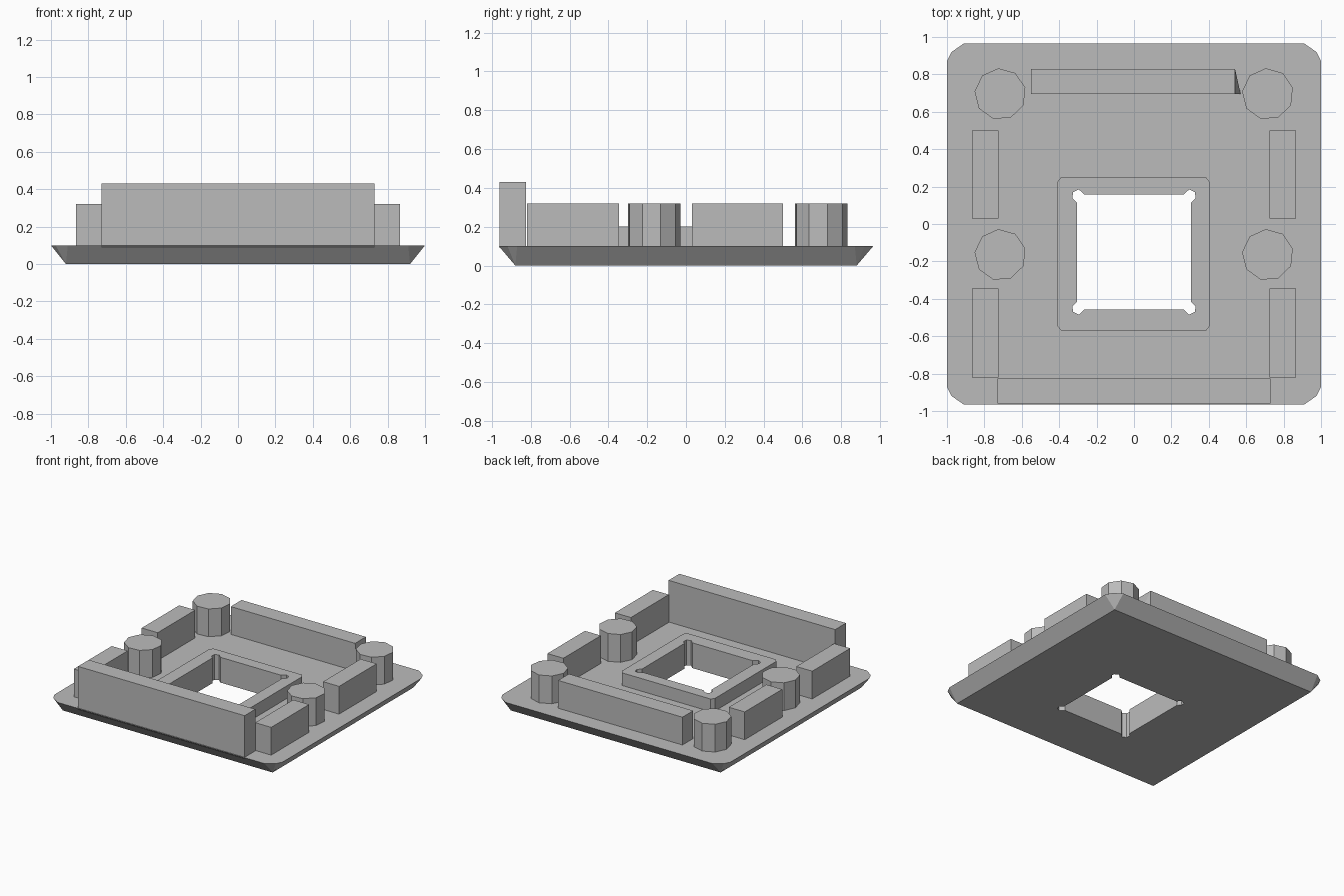
import bpy, bmesh, math

if "Cube" in bpy.data.objects:
    bpy.data.objects.remove(bpy.data.objects["Cube"])

GREY = (0.5, 0.5, 0.5, 1)
mat = bpy.data.materials.new("plain grey")
mat.use_nodes = True
mat.diffuse_color = GREY
mat.node_tree.nodes["Principled BSDF"].inputs["Base Color"].default_value = GREY

PLATE, POST, WALL, RIM = 0.1, 0.32, 0.43, 0.2   # top heights
SINK = 0.09                                     # parts sit slightly into the plate


def hull(name, points):
    """Convex solid around the points."""
    bm = bmesh.new()
    for p in points:
        bm.verts.new(p)
    bmesh.ops.convex_hull(bm, input=bm.verts)
    bmesh.ops.dissolve_limit(bm, angle_limit=0.01, verts=bm.verts, edges=bm.edges)
    bmesh.ops.recalc_face_normals(bm, faces=bm.faces)
    return finish(name, bm)


def finish(name, bm):
    mesh = bpy.data.meshes.new(name)
    bm.to_mesh(mesh)
    bm.free()
    mesh.materials.append(mat)
    obj = bpy.data.objects.new(name, mesh)
    bpy.context.collection.objects.link(obj)
    return obj


def prism(name, outline, z0, z1):
    bm = bmesh.new()
    face = bm.faces.new([bm.verts.new((x, y, z0)) for x, y in outline])
    top = bmesh.ops.extrude_face_region(bm, geom=[face])["geom"]
    bmesh.ops.translate(bm, vec=(0, 0, z1 - z0),
                        verts=[v for v in top if isinstance(v, bmesh.types.BMVert)])
    bmesh.ops.recalc_face_normals(bm, faces=bm.faces)
    return finish(name, bm)


def block(name, x0, x1, y0, y1, top):
    return prism(name, [(x0, y0), (x1, y0), (x1, y1), (x0, y1)], SINK, top)


def cut(obj, cutter):
    mod = obj.modifiers.new("opening", 'BOOLEAN')
    mod.operation, mod.solver, mod.object = 'DIFFERENCE', 'EXACT', cutter
    bpy.context.view_layer.objects.active = obj
    bpy.ops.object.modifier_apply(modifier=mod.name)


# Base plate: sharp small rectangle below, larger clipped rectangle above
plate_points = []
for sx in (-1, 1):
    for sy in (-1, 1):
        plate_points.append((sx * 0.92, sy * 0.88, 0))
        for x, y in ((1, 0.87), (0.975, 0.92), (0.91, 0.965)):
            plate_points.append((sx * x, sy * y, PLATE))
plate = hull("base_plate", plate_points)

# Raised rim around the opening, corners clipped
rim_points = []
for x, sx in ((-0.41, 1), (0.405, -1)):
    for y, sy in ((-0.57, 1), (0.25, -1)):
        for z in (SINK, RIM):
            rim_points += [(x + sx * 0.02, y, z), (x, y + sy * 0.025, z)]
rim = hull("opening_rim", rim_points)

# Square opening with small relief notches in its corners
mid = -0.15
hole = []
for sx, sy in ((1, 1), (-1, 1), (-1, -1), (1, -1)):
    corner = [(0.305, 0.265), (0.33, 0.29), (0.325, 0.32), (0.295, 0.335), (0.265, 0.307)]
    if sx * sy < 0:
        corner.reverse()
    hole += [(sx * x, mid + sy * y) for x, y in corner]
cutter = prism("opening_cutter", hole, -0.1, 0.5)
cutter.hide_render = True
for part in (plate, rim):
    cut(part, cutter)
bpy.data.objects.remove(cutter)

# Four faceted posts and four side bars
for side, s in (("left", 1), ("right", -1)):
    for place, y in (("back", 0.695), ("front", -0.165)):
        ring = [(s * 0.715 + 0.138 * math.cos(math.tau * i / 9 + 0.25),
                 y + 0.138 * math.sin(math.tau * i / 9 + 0.25)) for i in range(9)]
        prism(f"{side}_{place}_post", ring, SINK, POST)
    x0, x1 = sorted((s * 0.725, s * 0.865))
    block(f"{side}_back_bar", x0, x1, 0.03, 0.5, POST)
    block(f"{side}_front_bar", x0, x1, -0.82, -0.345, POST)

# Tall front wall
block("front_wall", -0.73, 0.73, -0.96, -0.825, WALL)

# Back bar, its left end leaning out at the inner bottom corner
back = [(x, y, z) for x in (-0.55, 0.54) for y in (0.695, 0.83) for z in (SINK, POST)]
hull("back_bar", back + [(0.57, 0.695, SINK)])
